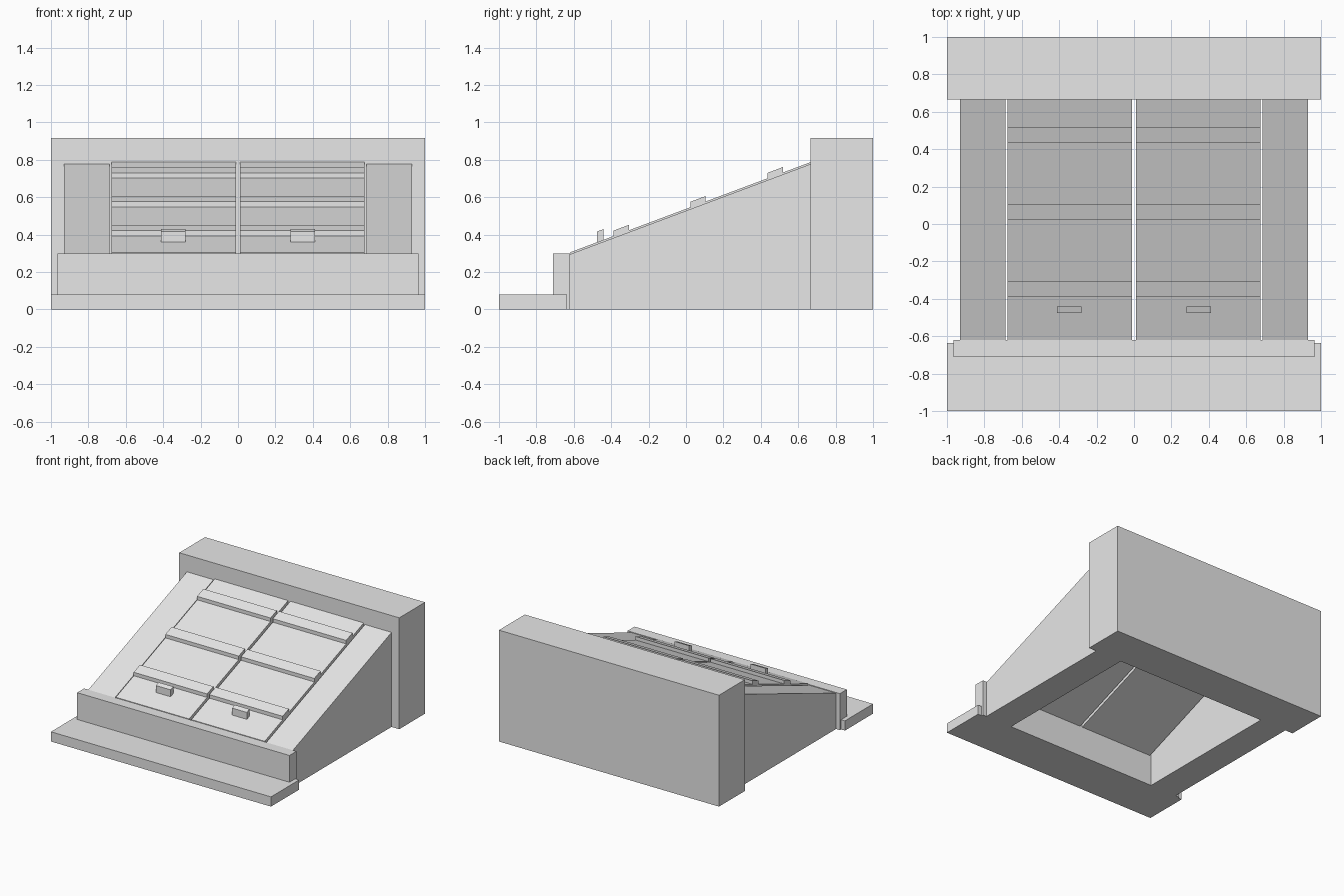
import bpy, bmesh

cube = bpy.data.objects.get("Cube")
if cube:
    bpy.data.objects.remove(cube, do_unlink=True)

grey = bpy.data.materials.new("plain grey")
grey.use_nodes = True
grey.diffuse_color = (0.8, 0.8, 0.8, 1)
grey.node_tree.nodes["Principled BSDF"].inputs["Base Color"].default_value = (0.8, 0.8, 0.8, 1)

FRONT, BACK = -0.62, 0.665      # extent of the sloping hatch
SLOPE = 0.375


def prism(name, profile, x0, x1):
    """Extrude a (y, z) profile from x0 to x1."""
    bm = bmesh.new()
    face = bm.faces.new([bm.verts.new((x0, y, z)) for y, z in profile])
    out = bmesh.ops.extrude_face_region(bm, geom=[face])
    moved = [v for v in out["geom"] if isinstance(v, bmesh.types.BMVert)]
    bmesh.ops.translate(bm, verts=moved, vec=(x1 - x0, 0, 0))
    bmesh.ops.recalc_face_normals(bm, faces=bm.faces)
    mesh = bpy.data.meshes.new(name)
    bm.to_mesh(mesh)
    bm.free()
    mesh.materials.append(grey)
    obj = bpy.data.objects.new(name, mesh)
    bpy.context.collection.objects.link(obj)
    return obj


def box(name, x0, x1, y0, y1, z0, z1):
    return prism(name, [(y0, z0), (y1, z0), (y1, z1), (y0, z1)], x0, x1)


def door_top(y):
    return 0.305 + (y - FRONT) * SLOPE


def sloped(name, x0, x1, y0, y1, low, high):
    """Sheared block that follows the door slope, low and high measured from it."""
    a, b = door_top(y0), door_top(y1)
    return prism(name, [(y0, a + low), (y1, b + low), (y1, b + high), (y0, a + high)], x0, x1)


# Masonry: rear wall, front step and the curb behind it
box("rear_wall", -1, 1, BACK, 1, 0, 0.915)
box("front_step", -1, 1, -1, -0.635, 0, 0.08)
prism("front_curb", [(-0.71, 0.08), (-0.635, 0.08), (-0.635, 0), (FRONT, 0),
                     (FRONT, 0.3), (-0.71, 0.3)], -0.965, 0.965)

# Each half: wedge cheek, door leaf, three battens and a handle
for side, s in (("left", 1), ("right", -1)):
    prism(side + "_cheek", [(FRONT, 0), (BACK, 0), (BACK, door_top(BACK) - 0.01),
                            (FRONT, door_top(FRONT) - 0.01)], s * 0.688, s * 0.93)
    sloped(side + "_door", s * 0.01, s * 0.677, FRONT, BACK, -0.05, 0)
    for i, y in enumerate((-0.387, 0.024, 0.437)):
        sloped(f"{side}_batten_{i + 1}", s * 0.01, s * 0.677, y, y + 0.081, -0.01, 0.029)
    sloped(side + "_handle", s * 0.28, s * 0.413, -0.475, -0.44, -0.01, 0.057)
